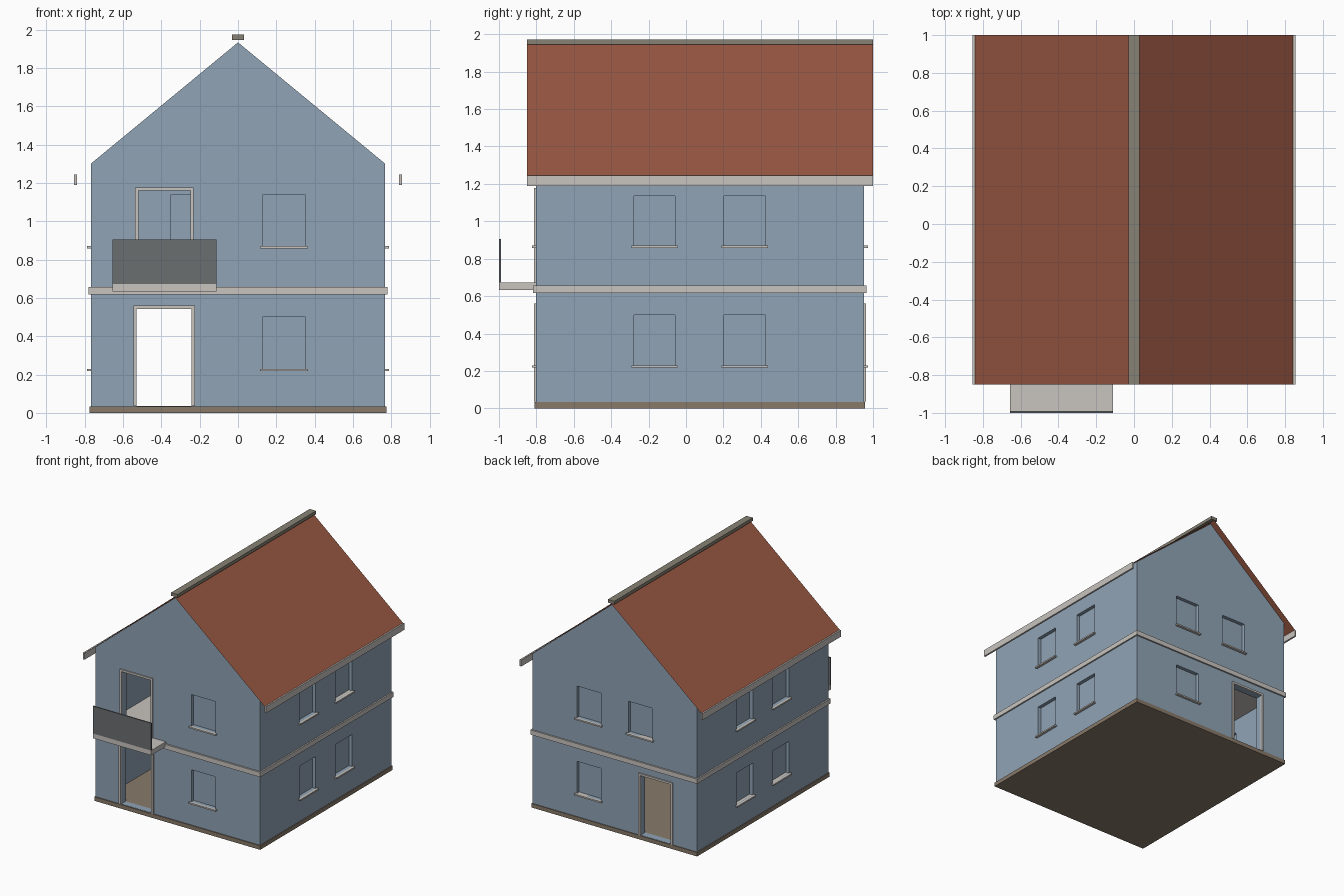
import bpy
import bmesh

cube = bpy.data.objects.get("Cube")
if cube:
    bpy.data.objects.remove(cube, do_unlink=True)


def material(name, rgb):
    lin = [((c / 255 + 0.055) / 1.055) ** 2.4 for c in rgb] + [1.0]
    m = bpy.data.materials.new(name)
    m.use_nodes = True
    m.diffuse_color = lin
    m.node_tree.nodes["Principled BSDF"].inputs["Base Color"].default_value = lin
    return m


wall_blue = material("wall blue", (144, 164, 182))
roof_red = material("roof tile red", (153, 87, 66))
trim = material("pale stone trim", (200, 196, 191))
base_brown = material("base brown", (137, 122, 106))
ridge_grey = material("ridge grey brown", (135, 130, 117))
panel_grey = material("panel dark grey", (107, 110, 112))

HALF, FRONT, BACK, THICK = 0.768, -0.803, 0.952, 0.06


def add_mesh(name, bm, mat):
    bmesh.ops.recalc_face_normals(bm, faces=bm.faces)
    mesh = bpy.data.meshes.new(name)
    bm.to_mesh(mesh)
    bm.free()
    obj = bpy.data.objects.new(name, mesh)
    bpy.context.collection.objects.link(obj)
    mesh.materials.append(mat)
    return obj


def add_box(bm, xs, ys, zs):
    verts = bmesh.ops.create_cube(bm, size=1)["verts"]
    for v in verts:
        v.co = [(min(r) + max(r)) / 2 + c * (max(r) - min(r))
                for c, r in zip(v.co, (xs, ys, zs))]


def box(name, xs, ys, zs, mat):
    bm = bmesh.new()
    add_box(bm, xs, ys, zs)
    return add_mesh(name, bm, mat)


def on_wall(side, along, out, zs):
    """Ranges of a box given along a wall and outward from its face."""
    if side == "front":
        return along, [FRONT - o for o in out], zs
    if side == "back":
        return along, [BACK + o for o in out], zs
    sign = 1 if side == "left" else -1
    return [sign * (HALF + o) for o in out], along, zs


def prism(name, outline, y0, y1, mat):
    bm = bmesh.new()
    face = bm.faces.new([bm.verts.new((x, y0, z)) for x, z in outline])
    new = bmesh.ops.extrude_face_region(bm, geom=[face])["geom"]
    for v in new:
        if isinstance(v, bmesh.types.BMVert):
            v.co.y = y1
    return add_mesh(name, bm, mat)


# Window and door layout: wall, span along the wall, height range
lower, upper = (0.23, 0.5), (0.87, 1.136)
near, far = (0.127, 0.353), (-0.353, -0.127)
windows = [("front", near, lower), ("front", near, upper),
           ("back", near, lower), ("back", near, upper), ("back", far, upper)]
for side in ("left", "right"):
    for span in ((-0.278, -0.059), (0.203, 0.425)):
        windows += [(side, span, lower), (side, span, upper)]
doors = [("front_door", "front", (-0.529, -0.242), (0.036, 0.543)),
         ("back_door", "back", (-0.529, -0.242), (0.036, 0.543)),
         ("balcony_door", "front", (-0.52, -0.248), (0.65, 1.16))]

# Hollow gabled walls with openings cut through
walls = prism("walls", [(-HALF, 0.004), (HALF, 0.004), (HALF, 1.3),
                        (0, 1.933), (-HALF, 1.3)], FRONT, BACK, wall_blue)
inner = HALF - THICK
hollow = box("hollow_cutter", (-inner, inner), (FRONT + THICK, BACK - THICK),
             (0.02, 1.24), wall_blue)
bm = bmesh.new()
for side, span, zs in windows + [d[1:] for d in doors]:
    add_box(bm, *on_wall(side, span, (-0.1, 0.1), zs))
openings = add_mesh("opening_cutter", bm, wall_blue)
for cutter in (hollow, openings):
    mod = walls.modifiers.new(cutter.name, "BOOLEAN")
    mod.operation = "DIFFERENCE"
    mod.solver = "EXACT"
    mod.object = cutter
    cutter.hide_render = True
graph = bpy.context.evaluated_depsgraph_get()
cut_mesh = bpy.data.meshes.new_from_object(walls.evaluated_get(graph))
walls.modifiers.clear()
walls.data = cut_mesh
for cutter in (hollow, openings):
    bpy.data.objects.remove(cutter, do_unlink=True)

# Window panes set back in the wall, with projecting sills
for side, span, zs in windows:
    box(side + "_window_pane", *on_wall(side, span, (-0.04, -0.03), zs), wall_blue)
    sill = (span[0] - 0.013, span[1] + 0.013)
    box(side + "_window_sill",
        *on_wall(side, sill, (-0.03, 0.021), (zs[0] - 0.012, zs[0])), trim)

# Door surrounds
for name, side, (a, b), (z0, z1) in doors:
    w = 0.017
    out = (-0.006, 0.01)
    bm = bmesh.new()
    add_box(bm, *on_wall(side, (a - w, a), out, (z0, z1)))
    add_box(bm, *on_wall(side, (b, b + w), out, (z0, z1)))
    add_box(bm, *on_wall(side, (a - w, b + w), out, (z1, z1 + w)))
    add_mesh(name + "_frame", bm, trim)

# Ground slab and the storey slab that shows as a band
box("ground_slab", (-0.775, 0.775), (-0.811, 0.958), (0, 0.034), base_brown)
box("storey_slab", (-0.78, 0.78), (-0.817, 0.965), (0.617, 0.657), trim)

# Balcony
box("balcony_slab", (-0.656, -0.112), (-1, FRONT + 0.01), (0.633, 0.673), trim)
box("balcony_panel", (-0.656, -0.112), (-1, -0.989), (0.673, 0.904), panel_grey)

# Thin roof sheets, eaves boards and ridge cap
y0, y1 = -0.849, 1.0
bm = bmesh.new()
rows = [[bm.verts.new((x, y, z)) for y in (y0, y1)]
        for x, z in ((-0.842, 1.244), (0, 1.945), (0.842, 1.244))]
for p, q in zip(rows, rows[1:]):
    bm.faces.new((p[0], q[0], q[1], p[1]))
add_mesh("roof", bm, roof_red)
for name, s in (("left", 1), ("right", -1)):
    box(name + "_eaves_board", (s * 0.84, s * 0.855), (y0, y1), (1.189, 1.244), trim)
box("ridge_cap", (-0.03, 0.03), (y0, y1), (1.946, 1.973), ridge_grey)
